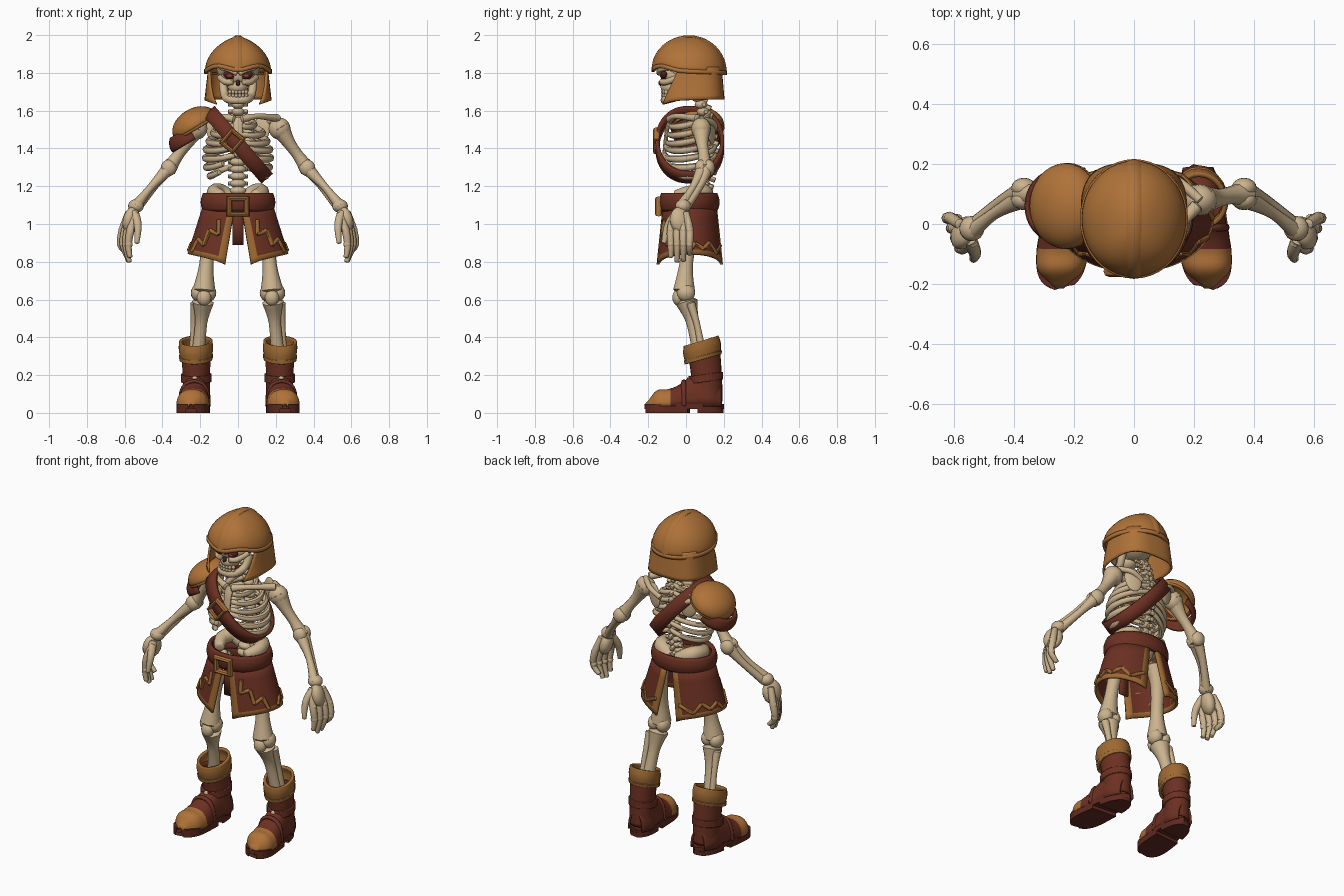
import bpy, bmesh
from math import sin, cos, pi, asin, radians, copysign
from mathutils import Vector, Matrix

cube = bpy.data.objects.get("Cube")
if cube:
    bpy.data.objects.remove(cube, do_unlink=True)

def material(name, rgb):
    m = bpy.data.materials.new(name)
    m.use_nodes = True
    m.diffuse_color = (*rgb, 1)
    m.node_tree.nodes["Principled BSDF"].inputs["Base Color"].default_value = (*rgb, 1)
    return m

BONE = material("bone", (0.6, 0.45, 0.27))
TAN = material("tan_leather", (0.43, 0.17, 0.04))
TRIM = material("trim_leather", (0.34, 0.14, 0.032))
RED = material("red_leather", (0.15, 0.03, 0.016))
SOLE = material("sole_leather", (0.115, 0.023, 0.014))
SOCKET = material("eye_socket", (0.07, 0.016, 0.01))
EYE = material("eye_glow", (0.3, 0.05, 0.02))

def finish(name, bm, mats, thick=0, angle=45):
    bmesh.ops.remove_doubles(bm, verts=bm.verts, dist=0.0001)
    bmesh.ops.recalc_face_normals(bm, faces=bm.faces)
    me = bpy.data.meshes.new(name)
    bm.to_mesh(me)
    bm.free()
    for m in mats:
        me.materials.append(m)
    me.shade_smooth()
    me.set_sharp_from_angle(angle=radians(angle))
    ob = bpy.data.objects.new(name, me)
    bpy.context.collection.objects.link(ob)
    if thick:
        mod = ob.modifiers.new("thickness", "SOLIDIFY")
        mod.thickness, mod.offset = thick, 0
    return ob

def steps(n):
    return [i / n for i in range(n + 1)]

def surf(name, f, us, vs, mats, thick=0, rule=None, caps=False):
    """Sheet or shell swept by f(u, v); rule picks a material per cell."""
    bm = bmesh.new()
    g = [[bm.verts.new(f(u, v)) for u in us] for v in vs]
    for j in range(len(vs) - 1):
        for i in range(len(us) - 1):
            face = bm.faces.new((g[j][i], g[j][i + 1], g[j + 1][i + 1], g[j + 1][i]))
            if rule:
                face.material_index = rule((us[i] + us[i + 1]) / 2, (vs[j] + vs[j + 1]) / 2)
    if caps:
        bm.faces.new(g[0][:-1])
        bm.faces.new(g[-1][:-1])
    return finish(name, bm, mats, thick)

def curve_at(vals, t):
    """Smooth interpolation through a list of numbers or vectors."""
    n = len(vals) - 1
    i = min(int(t * n), n - 1)
    k = t * n - i
    a, b, c, d = (vals[max(0, min(n, j))] for j in (i - 1, i, i + 1, i + 2))
    return b + (c - a) * (k / 2) + (a * 2 - b * 5 + c * 4 - d) * (k * k / 2) + ((b - c) * 3 + d - a) * (k ** 3 / 2)

def tube(name, pts, radii, mat, n=5, sides=10, flat=1):
    """Round or flattened rod along a smooth path, with rounded ends."""
    pts = [Vector(p) for p in pts]
    radii = radii if isinstance(radii, (list, tuple)) else [radii, radii]
    axis = min((Vector(a) for a in Matrix.Identity(3)),
               key=lambda a: max(abs((q - p).normalized().dot(a)) for p, q in zip(pts, pts[1:])))
    def f(u, v):
        t = min(max((v - 0.08) / 0.84, 0), 1)
        p = curve_at(pts, t)
        d = (curve_at(pts, min(t + 0.01, 1)) - curve_at(pts, max(t - 0.01, 0))).normalized()
        e = min(v, 1 - v) / 0.08
        r = curve_at(radii, t) * (1 if e >= 1 else (0.45 + 0.55 * e))
        p = p + d * (0 if e >= 1 else copysign((1 - e) * r * 0.6, v - 0.5))
        side = d.cross(axis).normalized()
        a = u * 2 * pi
        return p + side * (r * cos(a)) + d.cross(side) * (r * flat * sin(a))
    vs = [0, 0.04] + [0.08 + 0.84 * t for t in steps(n * (len(pts) - 1))] + [0.96, 1]
    return surf(name, f, steps(sides), vs, [mat], caps=True)

def ball(name, loc, scale, mat, rot=(0, 0, 0)):
    bm = bmesh.new()
    bmesh.ops.create_uvsphere(bm, u_segments=16, v_segments=10, radius=1)
    ob = finish(name, bm, [mat], angle=180)
    ob.location, ob.scale, ob.rotation_euler = loc, scale, [radians(a) for a in rot]
    return ob

def buckle(name, loc, w, h, turn, mat, bar):
    bpy.ops.mesh.primitive_torus_add(major_segments=4, minor_segments=8, major_radius=1.41, minor_radius=bar)
    ob = bpy.context.object
    ob.name = name
    ob.data.materials.append(mat)
    ob.data.transform(Matrix.Rotation(pi / 2, 4, "X") @ Matrix.Rotation(pi / 4, 4, "Z"))
    ob.location, ob.scale, ob.rotation_euler = loc, (w, 0.045, h), (0, turn, 0)

def power(c, p):
    return copysign(abs(c) ** p, c)

# helmet dome, crest, seams and rim
def dome(u, v):
    a, s = u * 2 * pi, sin(v * pi / 2)
    rim = 1.808 - 0.008 * sin(a) + 0.03 * sin(2 * a) ** 2 * max(0, -sin(a))
    return Vector((0.168 * cos(a) * s ** 1.35, 0.017 + 0.187 * sin(a) * s, rim + (1.986 - rim) * cos(v * pi / 2)))

surf("helmet_dome", dome, steps(40), steps(12), [TAN], 0.014)
tube("helmet_crest", [dome(0.75, 1 - t) for t in steps(5)] + [dome(0.25, t) for t in steps(5)[1:]],
     0.013, TAN, n=2, flat=2)
for k, u in enumerate((0.06, 0.17, 0.33, 0.44, 0.56, 0.67, 0.83, 0.94)):
    tube(f"helmet_seam_{k}", [dome(u, 0.3 + 0.7 * t) for t in steps(4)], 0.006, TAN, n=2, sides=6)
surf("helmet_rim", lambda u, v: dome(u, 1) + Vector((0.005 * cos(u * 2 * pi), 0.005 * sin(u * 2 * pi), 0.022 * v - 0.011)),
     steps(40), steps(1), [TAN], 0.014)

# neck guard with cheek flaps
def guard(u, v):
    front = radians(18 + 40 * v ** 1.3)
    a = -front + u * (pi + 2 * front)
    low = 1.66 - 0.028 * abs(2 * u - 1) ** 4
    return Vector(((0.152 + 0.02 * v) * power(cos(a), 0.67), 0.03 + (0.153 + 0.015 * v) * power(sin(a), 0.67),
                   1.83 + (low - 1.83) * v))
surf("helmet_neck_guard", guard, steps(36), steps(8), [TAN], 0.012)

# skull
ball("cranium", (0, 0.01, 1.83), (0.115, 0.125, 0.11), BONE)
ball("face", (0, -0.035, 1.785), (0.092, 0.1, 0.065), BONE)
ball("upper_jaw", (0, -0.07, 1.725), (0.055, 0.065, 0.045), BONE)
ball("nose_hole", (0, -0.132, 1.747), (0.012, 0.014, 0.016), SOCKET)
tube("jaw", [(-0.08, 0, 1.75), (-0.07, -0.04, 1.68), (-0.04, -0.105, 1.658), (0.04, -0.105, 1.658),
             (0.07, -0.04, 1.68), (0.08, 0, 1.75)], 0.022, BONE)
for s in (-1, 1):
    ball("eye_socket", (s * 0.046, -0.116, 1.787), (0.034, 0.02, 0.021), SOCKET, (0, -s * 20, 0))
    ball("eye", (s * 0.045, -0.131, 1.784), (0.016, 0.008, 0.009), EYE)
    tube("brow", [(s * 0.008, -0.142, 1.797), (s * 0.045, -0.137, 1.817), (s * 0.09, -0.09, 1.828)], 0.014, BONE)
    tube("cheekbone", [(s * 0.03, -0.128, 1.752), (s * 0.065, -0.105, 1.752), (s * 0.095, -0.04, 1.775)], 0.017, BONE)
    for k in range(3):
        x = 0.009 + 0.017 * k
        for z in (1.698, 1.68):
            ball("tooth", (s * x, -0.122 + x * x * 9, z), (0.01, 0.011, 0.012), BONE)

# spine, sacrum and sternum
for k in range(16):
    z = 1.1 + k * 0.038
    y = 0.075 + 0.045 * sin((z - 1.15) / 0.5 * pi) if z < 1.65 else 0.06
    ball("vertebra", (0, y, z), (0.043 if z < 1.35 else 0.033, 0.034, 0.024), BONE)
    tube("spinous_process", [(0, y, z), (0, y + 0.05, z - 0.02)], 0.014, BONE, 2, 8)
    tube("transverse_process", [(-0.05, y + 0.015, z), (0.05, y + 0.015, z)], 0.011, BONE, 2, 8)
ball("sacrum", (0, 0.09, 1.1), (0.06, 0.04, 0.07), BONE)
tube("sternum", [(0, -0.075, 1.56), (0, -0.1, 1.5), (0, -0.115, 1.36)], [0.014, 0.011, 0.011], BONE, flat=2.2)

def ring(s, a, w, d, z):
    return Vector((s * w * cos(a), 0.02 + d * sin(a), z))

RIB_WIDTH = (0.085, 0.13, 0.155, 0.17, 0.174, 0.168, 0.148)
for s in (-1, 1):
    # ribs
    for k, w in enumerate(RIB_WIDTH):
        end = radians(84 if k < 5 else 62 - 14 * (k - 5))
        path = []
        for t in steps(8):
            a = pi / 2 - t * (pi / 2 + end)
            z = 1.59 - 0.045 * k - 0.075 * sin(t * pi * 0.6) + (0.025 * t ** 4 if k > 2 else 0)
            path.append(ring(s, a, w, 0.1 + 0.008 * min(k, 4), z))
        tube("rib", path, [0.014, 0.016, 0.019, 0.015], BONE, 2, 8)
    # shoulder girdle
    tube("collarbone", [(s * 0.02, -0.085, 1.555), (s * 0.1, -0.05, 1.57), (s * 0.21, 0.06, 1.56)], [0.022, 0.015, 0.022], BONE)
    ball("shoulder_blade", (s * 0.12, 0.135, 1.495), (0.05, 0.015, 0.075), BONE, (0, s * 12, s * -20))
    tube("blade_spine", [(s * 0.07, 0.15, 1.5), (s * 0.14, 0.145, 1.535), (s * 0.22, 0.08, 1.555)], 0.016, BONE)
    # arm
    ball("shoulder_joint", (s * 0.22, 0.08, 1.505), (0.058, 0.053, 0.058), BONE)
    tube("upper_arm", [(s * 0.22, 0.08, 1.51), (s * 0.27, 0.085, 1.43), (s * 0.32, 0.095, 1.36), (s * 0.37, 0.1, 1.29)],
         [0.055, 0.034, 0.03, 0.044], BONE)
    for y in (0.08, 0.12):
        ball("elbow_knob", (s * 0.367, y, 1.297), (0.042, 0.034, 0.044), BONE)
    tube("ulna", [(s * 0.365, 0.11, 1.3), (s * 0.44, 0.075, 1.205), (s * 0.535, -0.005, 1.085)], [0.038, 0.022, 0.026], BONE)
    tube("radius_bone", [(s * 0.385, 0.08, 1.275), (s * 0.465, 0.035, 1.19), (s * 0.545, -0.03, 1.09)], [0.033, 0.02, 0.03], BONE)
    ball("wrist_knob", (s * 0.54, -0.015, 1.095), (0.042, 0.042, 0.036), BONE)
    # hand
    ball("palm", (s * 0.567, -0.03, 1.02), (0.04, 0.058, 0.072), BONE, (0, s * -12, s * 24))
    for k in range(4):
        y, tip = -0.08 + 0.033 * k, (0.825, 0.8, 0.805, 0.84)[k]
        x = 0.606 + 0.42 * (y - 0.01)
        tube("finger", [(s * (x - 0.03), -0.03 + (y + 0.03) * 0.6, 1.06), (s * x, y, 0.97),
                        (s * (x + 0.012), y, 0.89), (s * (0.58 + 0.1 * y), y, tip)], [0.018, 0.021, 0.018, 0.013], BONE, 4, 8)
        for dx, z in ((0.002, 0.968), (0.01, 0.893)):
            ball("knuckle", (s * (x + dx), y, z), (0.021, 0.019, 0.022), BONE)
    tube("thumb", [(s * 0.548, -0.05, 1.06), (s * 0.53, -0.095, 0.99), (s * 0.535, -0.117, 0.9)], [0.024, 0.021, 0.013], BONE)
    # pelvis
    tube("hip_wing", [(s * 0.03, 0.11, 1.13), (s * 0.1, 0.09, 1.17), (s * 0.125, 0.02, 1.165), (s * 0.09, -0.05, 1.15)],
         [0.045, 0.045, 0.04, 0.03], BONE)
    tube("pubic_bone", [(s * 0.12, 0.03, 1.08), (s * 0.06, -0.04, 1.03), (0, -0.05, 1.02)], 0.025, BONE)
    # leg
    tube("thigh", [(s * 0.12, 0.03, 1.07), (s * 0.15, 0.025, 0.95), (s * 0.168, 0, 0.78), (s * 0.18, -0.01, 0.65)],
         [0.05, 0.04, 0.038, 0.06], BONE)
    for x in (0.155, 0.21):
        ball("knee_knob", (s * x, 0, 0.635), (0.04, 0.048, 0.046), BONE)
    ball("kneecap", (s * 0.18, -0.042, 0.61), (0.038, 0.03, 0.042), BONE)
    tube("shin", [(s * 0.185, 0.005, 0.585), (s * 0.195, 0.035, 0.48), (s * 0.212, 0.075, 0.3)], [0.058, 0.034, 0.038], BONE)
    tube("calf_bone", [(s * 0.23, 0.025, 0.58), (s * 0.235, 0.06, 0.46), (s * 0.24, 0.09, 0.3)], [0.024, 0.017, 0.022], BONE)

# chest strap and its buckle
def strap(u, v):
    a, c = u * 2 * pi, Vector((0, 0.02, 1.42))
    return c + Vector((0.148, 0, -0.172)) * cos(a) + Vector((0, 0.172, 0)) * power(sin(a), 0.85) + Vector((0.76, 0, 0.65)) * (v - 0.5) * 0.08
surf("chest_strap", strap, steps(48), steps(2), [RED], 0.02)
buckle("strap_buckle", (-0.03, -0.157, 1.44), 0.037, 0.042, radians(40), TAN, 0.42)

# shoulder pad: lower red flange, domed plate and rolled edge
def pad(center, long, wide, high):
    along, up = Vector((0.86, 0, 0.51)), Vector((-0.51, 0, 0.86))
    def f(u, v):
        a, e = u * 2 * pi, v * radians(100)
        return Vector(center) + along * (long * cos(a) * sin(e)) + Vector((0, wide * sin(a) * sin(e), 0)) + up * (high * cos(e))
    return f
plate = pad((-0.228, 0.06, 1.522), 0.122, 0.136, 0.083)
surf("shoulder_flange", pad((-0.25, 0.06, 1.452), 0.115, 0.118, 0.085), [0.22 + 0.56 * t for t in steps(18)],
     [0.5 + 0.5 * t for t in steps(5)], [RED], 0.014)
surf("shoulder_plate", plate, steps(32), steps(8), [TAN], 0.014)
tube("shoulder_plate_edge", [plate(t, 1) for t in steps(16)], 0.01, TRIM, 2, 8)
for v in (0.42, 0.7):
    tube("shoulder_plate_seam", [plate(0.28 + 0.44 * t, v) for t in steps(6)], 0.006, TAN, 2, 6)

# belt and skirt panels
def belt(u, v):
    a, out = u * 2 * pi, 0.012 * sin(v * pi)
    return Vector(((0.175 + out) * cos(a), 0.017 + (0.138 + out) * sin(a), 1.16 - 0.09 * v))
surf("belt", belt, steps(48), steps(6), [RED], 0.022)
buckle("belt_buckle", (0, -0.145, 1.093), 0.047, 0.041, 0, TAN, 0.42)

def skirt(s, out=0):
    def f(u, v):
        rx, ry = 0.175 + 0.085 * v + out, 0.135 + 0.04 * v + out
        gap = asin((0.014 + 0.055 * v) / rx)
        a = -pi / 2 + gap + u * (pi - 2 * gap)
        low = 0.785 + 0.055 * max(sin(pi * u), 0) ** 0.7
        return Vector((s * rx * cos(a), 0.02 + ry * sin(a), 1.11 + (low - 1.11) * v))
    return f
FRONT_ZIGZAG = [(0.13, 0.3), (0.1, 0.55), (0.2, 0.5), (0.22, 0.78), (0.32, 0.68), (0.36, 0.94)]
BACK_ZIGZAG = [(0.96, 0.72), (0.84, 0.9), (0.74, 0.74), (0.66, 0.88), (0.56, 0.78), (0.5, 0.93)]
for s in (-1, 1):
    surf("skirt_panel", skirt(s), [0, 0.06] + [0.06 + 0.88 * t for t in steps(24)[1:]] + [1], [0, 0.3, 0.6, 0.91, 1],
         [RED, TRIM], 0.014, lambda u, v: int(v > 0.91 or u < 0.06 or u > 0.94))
    f = skirt(s, 0.005)
    for zigzag in (FRONT_ZIGZAG, BACK_ZIGZAG):
        for a, b in zip(zigzag, zigzag[1:]):
            tube("skirt_zigzag", [f(*a), f(*b)], 0.012, TRIM, 3, 8)
surf("loincloth", lambda u, v: (0.03 * (2 * u - 1), -0.09, 1.08 - 0.19 * v), steps(2), steps(2), [RED], 0.012)

# boots
def boot(s):
    def put(x, y, z):
        return Vector((s * (0.226 + x - 0.09 * (y - 0.05)), y, z))
    width = [0.012, 0.07, 0.08, 0.077, 0.07, 0.068, 0.068, 0.045]
    height = [0.012, 0.078, 0.084, 0.105, 0.145, 0.17, 0.16, 0.1]
    def foot(u, v):
        a = u * pi
        return put(curve_at(width, v) * power(cos(a), 0.8), -0.21 + 0.397 * v, 0.035 + curve_at(height, v) * max(sin(a), 0) ** 0.8)
    surf("boot_foot", foot, steps(16), steps(28), [RED, TAN], 0.012, lambda u, v: int(v < 0.33))
    def slab(name, y0, y1, z0, z1):
        def f(u, v):
            t, side = (u * 2, 1) if u < 0.5 else (2 - u * 2, -1)
            y = y0 + (y1 - y0) * t
            k = (y + 0.22) / 0.42
            w = (0.093 - 0.022 * k) * max(1 - abs(2 * k - 1) ** 4, 0) ** 0.5
            return put(side * max(w, 0.015), y, z0 + (z1 - z0) * v)
        surf(name, f, steps(40), steps(1), [SOLE], caps=True)
    slab("boot_sole", -0.22, 0.2, 0.02, 0.047)
    slab("boot_tread", -0.215, 0.02, 0, 0.025)
    slab("boot_heel", 0.06, 0.198, 0, 0.025)
    def sleeve(name, rows, mat, thick, tilt=0.0):
        def f(u, v):
            a = u * 2 * pi
            z, y, rx, ry = (curve_at(c, v) for c in zip(*rows))
            return put(rx * cos(a), y + ry * sin(a), z + tilt * sin(a))
        surf(name, f, steps(24), steps(8), [mat], thick)
    sleeve("boot_shaft", [(0.06, 0.115, 0.066, 0.072), (0.18, 0.11, 0.066, 0.075), (0.33, 0.095, 0.072, 0.08)], RED, 0.012)
    sleeve("boot_cuff", [(0.295, 0.09, 0.076, 0.086), (0.34, 0.085, 0.083, 0.092), (0.38, 0.08, 0.08, 0.084)], TRIM, 0.016, 0.027)
    sleeve("boot_cuff_edge", [(0.285, 0.09, 0.08, 0.09), (0.305, 0.09, 0.083, 0.093)], TRIM, 0.016, 0.027)
    sleeve("ankle_strap", [(0.165, 0.105, 0.073, 0.083), (0.205, 0.105, 0.073, 0.083)], RED, 0.016, 0.012)
    tube("instep_strap", [foot(t, 0.5) + Vector((0, 0, 0.004)) for t in steps(6)], 0.014, RED, 2, 8)
    ball("strap_stud", put(0, 0.018, 0.18), (0.016, 0.012, 0.016), BONE)
for s in (-1, 1):
    boot(s)
